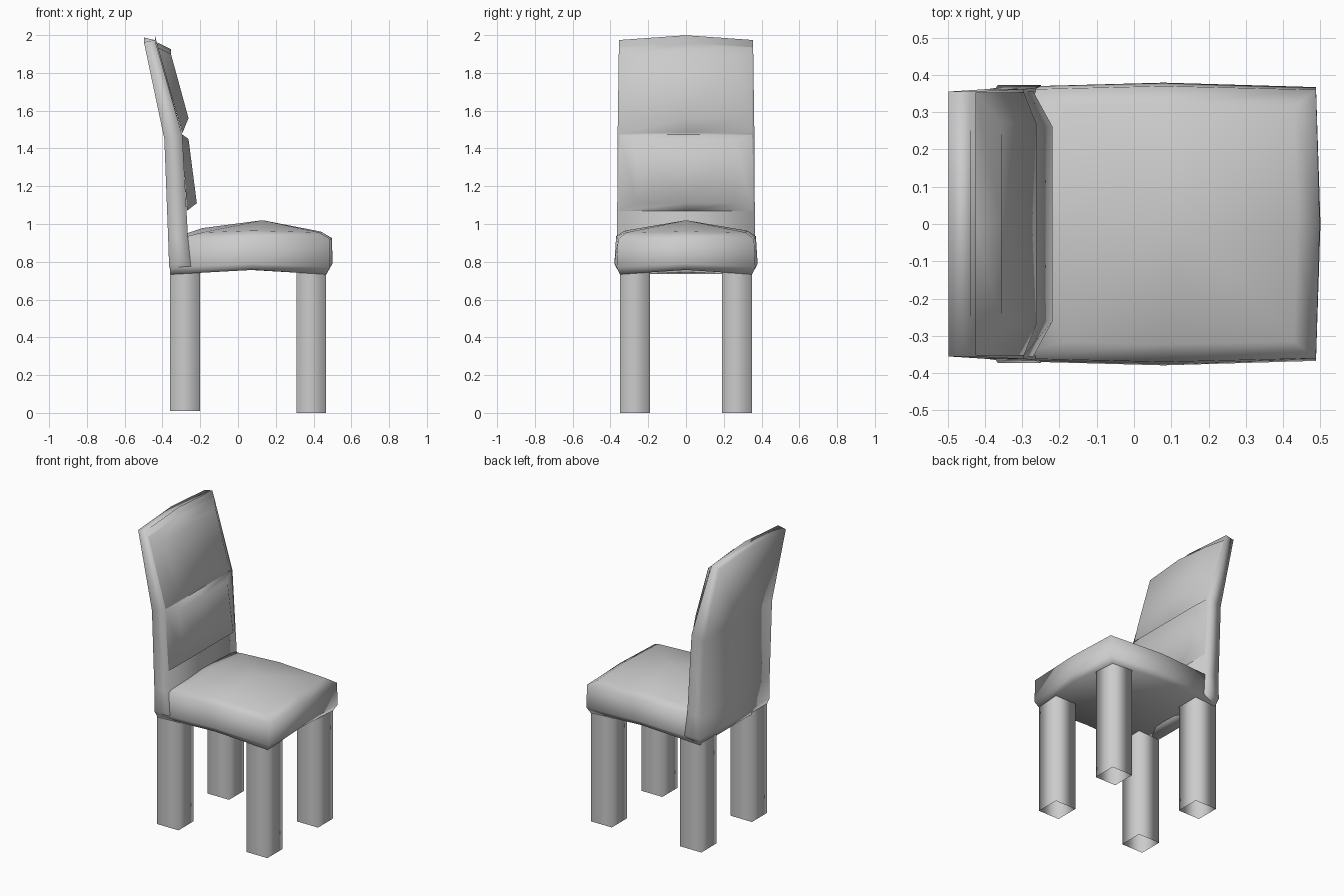
import bpy, bmesh

if "Cube" in bpy.data.objects:
    bpy.data.objects.remove(bpy.data.objects["Cube"])


def loft(name, rings, start=None, end=None):
    """Skin a stack of point rings; start/end are 'cap' or a centre point for a fan."""
    bm = bmesh.new()
    loops = [[bm.verts.new(p) for p in r] for r in rings]
    n = len(loops[0])
    for a, b in zip(loops, loops[1:]):
        for i in range(n):
            j = (i + 1) % n
            bm.faces.new((a[i], a[j], b[j], b[i]))
    for loop, cap in ((loops[0], start), (loops[-1], end)):
        if cap == 'cap':
            bm.faces.new(loop)
        elif cap:
            c = bm.verts.new(cap)
            for i in range(n):
                bm.faces.new((loop[i], loop[(i + 1) % n], c))
    bmesh.ops.recalc_face_normals(bm, faces=bm.faces[:])
    me = bpy.data.meshes.new(name)
    bm.to_mesh(me)
    bm.free()
    for p in me.polygons:
        p.use_smooth = True
    ob = bpy.data.objects.new(name, me)
    bpy.context.collection.objects.link(ob)
    return ob


def seat_ring(x0, x1, y, bulge, z, z_side, z_front, z_back):
    """Rectangle with corners at height z and bulging edge midpoints."""
    xm = 0.08
    return [(x0, -y, z), (xm, -y - bulge, z_side), (x1, -y, z), (x1 + bulge, 0, z_front),
            (x1, y, z), (xm, y + bulge, z_side), (x0, y, z), (x0, 0, z_back)]


# Padded seat, domed on top and arched between the legs
loft("seat", [
    seat_ring(-0.355, 0.468, 0.35, 0.01, 0.733, 0.757, 0.757, 0.745),
    seat_ring(-0.36, 0.488, 0.367, 0.012, 0.77, 0.79, 0.79, 0.77),
    seat_ring(-0.33, 0.488, 0.36, 0.01, 0.92, 0.935, 0.925, 0.93),
    seat_ring(-0.19, 0.43, 0.315, 0.008, 0.955, 0.965, 0.96, 0.978),
], start=(0.06, 0, 0.757), end=(0.13, 0, 1.02))


def back_ring(xb, xf, y, zb, zf, arch=0.0):
    return [(xb, -y, zb), (xb, 0, zb + arch), (xb, y, zb),
            (xf, y, zf), (xf, 0, zf + arch), (xf, -y, zf)]


# Backrest slab, leaning back above the middle
loft("backrest", [
    back_ring(-0.355, -0.25, 0.35, 0.735, 0.745),
    back_ring(-0.365, -0.25, 0.373, 0.78, 0.78),
    back_ring(-0.37, -0.265, 0.365, 0.93, 0.93),
    back_ring(-0.39, -0.295, 0.362, 1.45, 1.47),
    back_ring(-0.498, -0.44, 0.355, 1.962, 1.974, 0.025),
], start='cap', end='cap')


def pad(name, base, face, y_base, y_face, arch=0.0):
    """Raised cushion; base and face are (x, z) pairs for bottom and top edges."""
    def ring(edge, y):
        (xa, za), (xb, zb) = edge
        return [(xa, -y, za), (xa, 0, za), (xa, y, za),
                (xb, y, zb), (xb, 0, zb + arch), (xb, -y, zb)]
    return loft(name, [ring(base, y_base), ring(face, y_face)], end='cap')


# Two cushions on the front of the backrest
pad("lower_back_cushion", ((-0.27, 1.07), (-0.297, 1.475)),
    ((-0.218, 1.11), (-0.262, 1.45)), 0.355, 0.26)
pad("upper_back_cushion", ((-0.295, 1.48), (-0.425, 1.935)),
    ((-0.262, 1.56), (-0.355, 1.90)), 0.352, 0.27, 0.025)

# Four square legs, open at the foot
for label, x0, x1, foot in (("rear", -0.36, -0.20, 0.01), ("front", 0.31, 0.465, 0.0)):
    for side, s in (("right", -1), ("left", 1)):
        rings = [[(x0, s * 0.19, z), (x1, s * 0.19, z), (x1, s * 0.35, z), (x0, s * 0.35, z)]
                 for z in (foot, 0.75)]
        loft(f"{label}_{side}_leg", rings)
